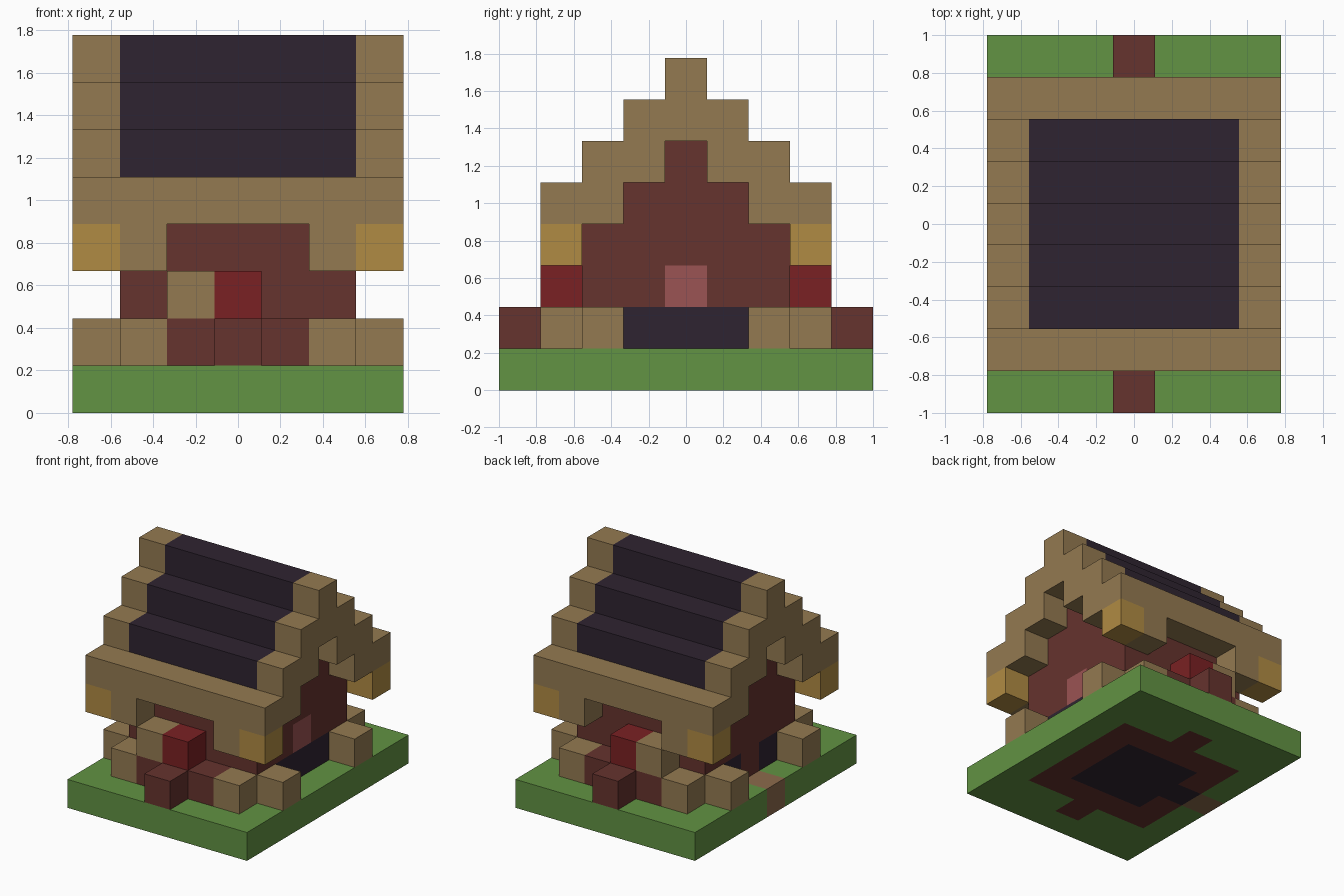
import bpy, bmesh
from mathutils import Vector

if "Cube" in bpy.data.objects:
    bpy.data.objects.remove(bpy.data.objects["Cube"])

U = 2 / 9  # block size


def material(name, rgb):
    """Flat colour from 0-255 display values."""
    lin = [((c / 255 + 0.055) / 1.055) ** 2.4 for c in rgb]
    m = bpy.data.materials.new(name)
    m.diffuse_color = (*lin, 1)
    m.use_nodes = True
    m.node_tree.nodes["Principled BSDF"].inputs["Base Color"].default_value = m.diffuse_color
    return m


GRASS = material("grass_green", (98, 147, 67))
TAN = material("tan_wood", (148, 122, 81))
BROWN = material("red_brown_wall", (102, 51, 46))
DARK = material("dark_roof", (47, 36, 49))
RED = material("red_door", (122, 33, 35))
GOLD = material("lantern_gold", (176, 139, 67))
PINK = material("pink_window", (155, 83, 83))
PATH = material("path_brown", (140, 106, 76))


def block(xs, ys, zs):
    """Set of cells in an inclusive box; a single number means one layer."""
    rng = [range(a[0], a[1] + 1) if isinstance(a, tuple) else (a,) for a in (xs, ys, zs)]
    return {(x, y, z) for x in rng[0] for y in rng[1] for z in rng[2]}


def mirror(cells, axis):
    """Cells together with their reflection across x (0) or y (1)."""
    return cells | {tuple(-c if i == axis else c for i, c in enumerate(p)) for p in cells}


def build(name, cells, mat):
    """Closed block mesh without faces between neighbouring cells."""
    bm = bmesh.new()
    cache = {}

    def vert(p):
        key = tuple(round(c * 2) for c in p)
        if key not in cache:
            cache[key] = bm.verts.new(p * U)
        return cache[key]

    for cell in sorted(cells):
        centre = Vector(cell) + Vector((0, 0, 0.5))
        for axis in range(3):
            for s in (-1, 1):
                n = Vector((0, 0, 0))
                n[axis] = s
                if tuple(c + int(d) for c, d in zip(cell, n)) in cells:
                    continue
                a = Vector((0, 0, 0))
                a[(axis + 1) % 3] = 0.5
                b = n.cross(a)
                mid = centre + n * 0.5
                bm.faces.new([vert(mid + o) for o in (-a - b, a - b, a + b, b - a)])
    bmesh.ops.dissolve_limit(bm, angle_limit=0.02, verts=bm.verts[:], edges=bm.edges[:])
    me = bpy.data.meshes.new(name)
    bm.to_mesh(me)
    bm.free()
    me.materials.append(mat)
    ob = bpy.data.objects.new(name, me)
    bpy.context.collection.objects.link(ob)
    return ob


# Ground slab with the inlaid foundation, floor and path
floor = block((-1, 1), (-1, 1), 0) | block(-2, 0, 0)
path = block(-3, 0, 0)
foundation = (block((-2, 2), (-2, 2), 0) | mirror(block(0, 3, 0), 1)) - floor
build("lawn", block((-3, 3), (-4, 4), 0) - floor - path - foundation, GRASS)
build("foundation", foundation, BROWN)
build("floor", floor, DARK)
build("side_path", path, PATH)

# House walls: stepped gable ends and long walls
window = block(2, 0, 2)
plinth = block(2, (-1, 1), 1) | mirror(block(-2, 1, 1), 1)
gables = mirror(block(2, (-2, 2), (1, 3)) | block(2, (-1, 1), 4) | block(2, 0, 5), 0)
long_walls = mirror(block((-1, 1), 2, (1, 3)), 1)
build("walls", (gables | long_walls) - window - plinth, BROWN)
build("dark_plinth", plinth, DARK)
build("side_window", window, PINK)

# Roof: two blocks thick, stepping inward to the ridge
steps = [(z, y) for z in (4, 5, 6) for y in (7 - z, 6 - z)] + [(7, 0)]
rim, tiles, eaves = set(), set(), set()
for z, y in steps:
    rim |= mirror(mirror(block(3, y, z), 0), 1)
    middle = mirror(block((-2, 2), y, z), 1)
    if z == 4:
        eaves |= middle
    else:
        tiles |= middle
brackets = mirror(mirror(block(2, 3, 3), 0), 1)
build("roof_trim", rim | eaves | brackets, TAN)
build("roof_tiles", tiles - gables, DARK)
build("corner_lanterns", mirror(mirror(block(3, 3, 3), 0), 1), GOLD)

# Porches on both long sides
for side, s in (("front", -1), ("back", 1)):
    build(side + "_porch_steps", block((-1, 1), 3 * s, 1) | block(0, 4 * s, 1), BROWN)
    build(side + "_door", block(0, 3 * s, 2), RED)
    build(side + "_porch_post", block(-1, 3 * s, 2), TAN)
    build(side + "_planters", mirror(block(2, 3 * s, 1), 0), TAN)
    build(side + "_side_crates", mirror(block(3, 2 * s, 1), 0), TAN)
